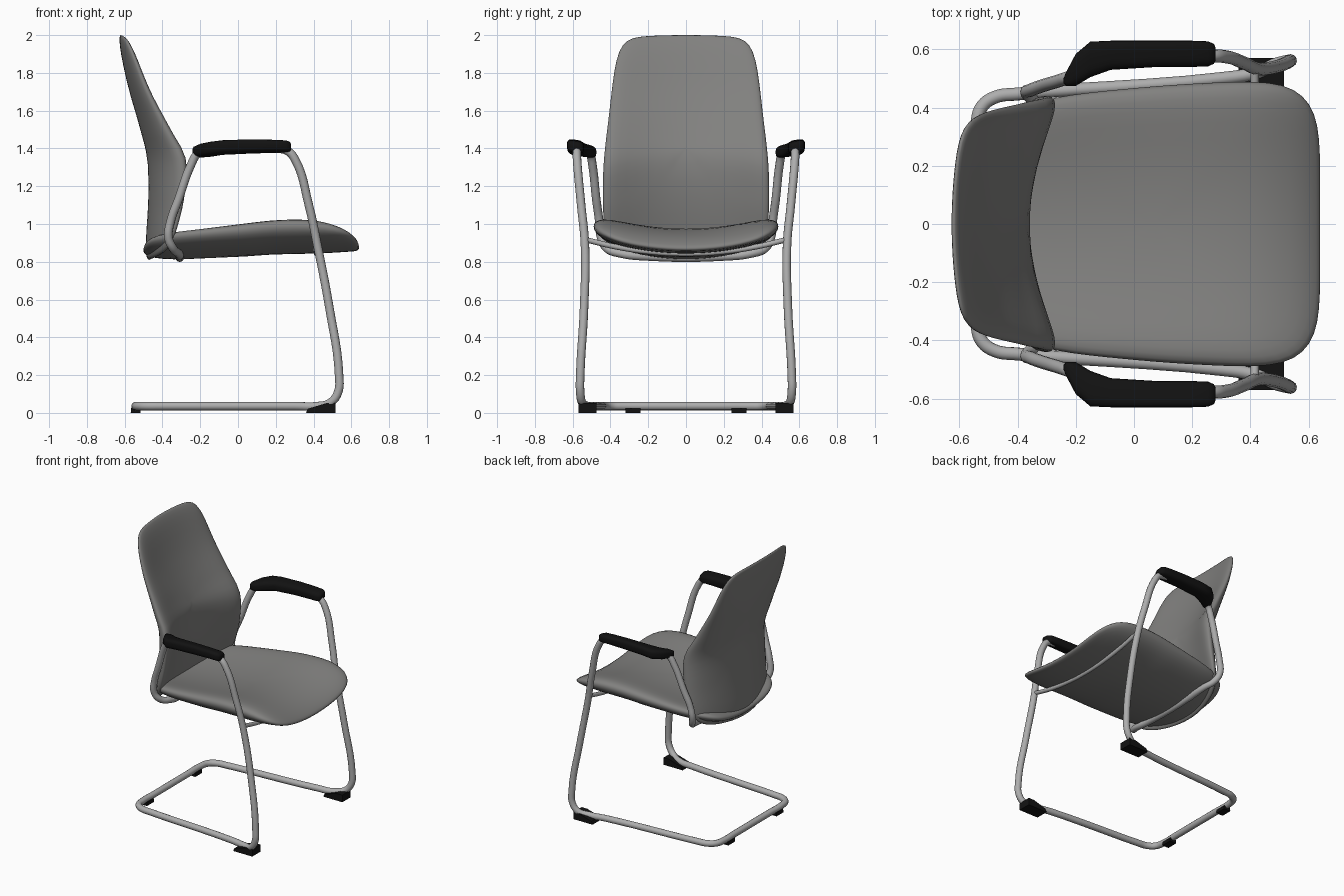
import bpy, bmesh, math
from mathutils import Vector

if "Cube" in bpy.data.objects:
    bpy.data.objects.remove(bpy.data.objects["Cube"])


def material(name, rgb):
    m = bpy.data.materials.new(name)
    m.diffuse_color = (*rgb, 1)
    m.use_nodes = True
    m.node_tree.nodes["Principled BSDF"].inputs["Base Color"].default_value = m.diffuse_color
    return m


GREY = material("grey upholstery", (0.22, 0.218, 0.212))
STEEL = material("silver tube", (0.42, 0.42, 0.42))
BLACK = material("black plastic", (0.006, 0.006, 0.006))


def curve_at(table, x):
    """Smooth interpolation through (x, value) pairs."""
    n = len(table)
    x = min(max(x, table[0][0]), table[-1][0])
    i = next(k for k in range(n - 1) if x <= table[k + 1][0])
    slope = lambda k: ((table[min(k + 1, n - 1)][1] - table[max(k - 1, 0)][1]) /
                       (table[min(k + 1, n - 1)][0] - table[max(k - 1, 0)][0]))
    (x0, a), (x1, b) = table[i], table[i + 1]
    d = x1 - x0
    t = (x - x0) / d
    return (a * (2*t**3 - 3*t*t + 1) + b * (3*t*t - 2*t**3)
            + d * (slope(i) * (t**3 - 2*t*t + t) + slope(i + 1) * (t**3 - t*t)))


def finish(name, bm, mat, angle=50):
    bmesh.ops.recalc_face_normals(bm, faces=bm.faces)
    me = bpy.data.meshes.new(name)
    bm.to_mesh(me)
    bm.free()
    ob = bpy.data.objects.new(name, me)
    bpy.context.collection.objects.link(ob)
    me.materials.append(mat)
    bpy.ops.object.select_all(action='DESELECT')
    ob.select_set(True)
    bpy.context.view_layer.objects.active = ob
    bpy.ops.object.shade_smooth_by_angle(angle=math.radians(angle))
    return ob


def loft(bm, rings):
    """Skin closed rings of points and cap both ends."""
    loops = [[bm.verts.new(p) for p in r] for r in rings]
    n = len(loops[0])
    for a, b in zip(loops, loops[1:]):
        for i in range(n):
            bm.faces.new((a[i], a[(i + 1) % n], b[(i + 1) % n], b[i]))
    bm.faces.new(loops[0])
    bm.faces.new(loops[-1])


def cushion(name, place, power, side=20):
    """Rounded-square pillow; place(u, v, t) maps it into space, t = -1..1 through the thickness."""
    square = []
    for i in range(side):
        s = -1 + 2 * i / side
        square += [(s, -1, i), (1, s, i + side), (-s, 1, i + 2*side), (-1, -s, i + 3*side)]
    square.sort(key=lambda p: p[2])
    outline = [(u / (abs(u)**power + abs(v)**power)**(1/power),
                v / (abs(u)**power + abs(v)**power)**(1/power)) for u, v, _ in square]
    radii = [.03, .15, .3, .45, .6, .72, .82, .89, .94, .975, .993]
    layers = [(r, 1) for r in radii] + [(1, 0)] + [(r, -1) for r in reversed(radii)]
    bm = bmesh.new()
    loft(bm, [[place(u*r, v*r, sg * math.sqrt(max(0, 1 - r**8))) for u, v in outline]
              for r, sg in layers])
    return finish(name, bm, GREY, 80)


# Seat: dished cushion, wider at the front
S_WIDTH = [(-.5, .40), (-.25, .44), (0, .467), (.2, .482), (.5, .495), (.64, .49)]
S_MID = [(-.5, .855), (-.3, .862), (0, .887), (.2, .905), (.4, .907), (.55, .892), (.64, .87)]
S_HALF = [(-.5, .045), (-.2, .052), (.1, .064), (.4, .064), (.64, .035)]


def seat_point(u, v, t):
    x = .07 + .57 * v
    return (x, u * curve_at(S_WIDTH, x),
            curve_at(S_MID, x) + .08 * u * u + t * curve_at(S_HALF, x))


cushion("seat", seat_point, 6)

# Backrest: curved shell, wings forward, thickest at the lumbar
B_WIDTH = [(.81, .42), (1.0, .437), (1.3, .437), (1.6, .405), (1.8, .382), (2.0, .355)]
B_REAR = [(.81, -.505), (.95, -.488), (1.13, -.475), (1.34, -.48), (1.5, -.517), (1.72, -.58), (2.0, -.645)]
B_THICK = [(.81, .07), (.95, .08), (1.15, .105), (1.35, .12), (1.5, .10), (1.72, .07), (2.0, .05)]
B_BOW = [(.81, .11), (1.15, .12), (1.35, .12), (1.5, .09), (1.72, .06), (2.0, .035)]


def back_point(u, v, t):
    z = 1.405 + .595 * v
    th = curve_at(B_THICK, z)
    x = curve_at(B_REAR, z) + th / 2 * (1 + t) + curve_at(B_BOW, z) * u * u
    lift = .05 * u * u * max(0, -v) ** 3 - .015 * u * u * max(0, v) ** 3
    return (x, u * curve_at(B_WIDTH, z), z + lift)


cushion("backrest", back_point, 9)


def tube(name, points, radius, cyclic):
    cu = bpy.data.curves.new(name, 'CURVE')
    cu.dimensions = '3D'
    cu.bevel_depth = radius
    cu.bevel_resolution = 4
    cu.resolution_u = 6
    cu.use_fill_caps = True
    sp = cu.splines.new('BEZIER')
    sp.bezier_points.add(len(points) - 1)
    sp.use_cyclic_u = cyclic
    for bp, p in zip(sp.bezier_points, points):
        bp.co = p
        bp.handle_left_type = bp.handle_right_type = 'AUTO'
    cu.materials.append(STEEL)
    ob = bpy.data.objects.new(name, cu)
    bpy.context.collection.objects.link(ob)
    bpy.ops.object.select_all(action='DESELECT')
    ob.select_set(True)
    bpy.context.view_layer.objects.active = ob
    bpy.ops.object.convert(target='MESH')
    bpy.ops.object.shade_smooth_by_angle(angle=math.radians(60))


# Frame: one continuous bent tube, half listed and mirrored
half = [(-.31, .2, .828), (-.315, .35, .845), (-.345, .42, .872), (-.368, .45, .93),
        (-.355, .46, 1.02), (-.315, .475, 1.13), (-.25, .495, 1.31), (-.215, .508, 1.37),
        (-.15, .54, 1.395), (0, .57, 1.4), (.2, .577, 1.4), (.265, .578, 1.385),
        (.30, .577, 1.345), (.375, .555, 1.1), (.42, .535, .89), (.485, .54, .55),
        (.535, .56, .2), (.53, .56, .11), (.49, .55, .055), (.42, .52, .036),
        (.3, .5, .036), (-.4, .447, .036), (-.48, .435, .036), (-.525, .40, .036),
        (-.54, .34, .036), (-.54, .2, .036)]
tube("frame", half + [(x, -y, z) for x, y, z in reversed(half)], .0225, True)

# Thin cross tube under the seat front
tube("seat_cross_tube", [(.415, .535 * k, .843 + .075 * abs(k) ** 2)
                         for k in (-1, -.7, -.35, 0, .35, .7, 1)], .014, False)

# Arm pads: x, centre y, centre z, half width, half height
PAD = [(-.242, .492, 1.383, .008, .012), (-.235, .497, 1.384, .022, .024),
       (-.2, .53, 1.388, .055, .033), (-.15, .566, 1.395, .061, .036),
       (-.08, .58, 1.405, .05, .036), (.08, .585, 1.411, .045, .035),
       (.2, .585, 1.411, .045, .032), (.255, .585, 1.409, .043, .031),
       (.275, .585, 1.407, .034, .026), (.281, .585, 1.406, .02, .014)]


def squircle(a):
    c, s = math.cos(a), math.sin(a)
    k = (abs(c)**3.5 + abs(s)**3.5) ** (-1/3.5)
    return c * k, s * k


for side, label in ((1, "left"), (-1, "right")):
    bm = bmesh.new()
    rings = []
    for x, y, z, w, h in PAD:
        ring = []
        for i in range(24):
            c, s = squircle(2 * math.pi * i / 24)
            ring.append((x, side * (y + c * w), z + s * h + .15 * c * w))
        rings.append(ring)
    loft(bm, rings)
    finish(label + "_arm_pad", bm, BLACK)

    # Front foot: wedge under the bend
    bm = bmesh.new()
    loft(bm, [[(x, side * y, z) for x, z in ((.36, 0), (.515, 0), (.515, .052), (.47, .052), (.37, .022))]
              for y in (.475, .57)])
    finish(label + "_front_foot", bm, BLACK, 30)

    # Rear foot: small block under the rear bar
    bm = bmesh.new()
    loft(bm, [[(x, side * y, z) for x, z in ((-.568, 0), (-.515, 0), (-.515, .026), (-.565, .026))]
              for y in (.24, .32)])
    finish(label + "_rear_foot", bm, BLACK, 30)
